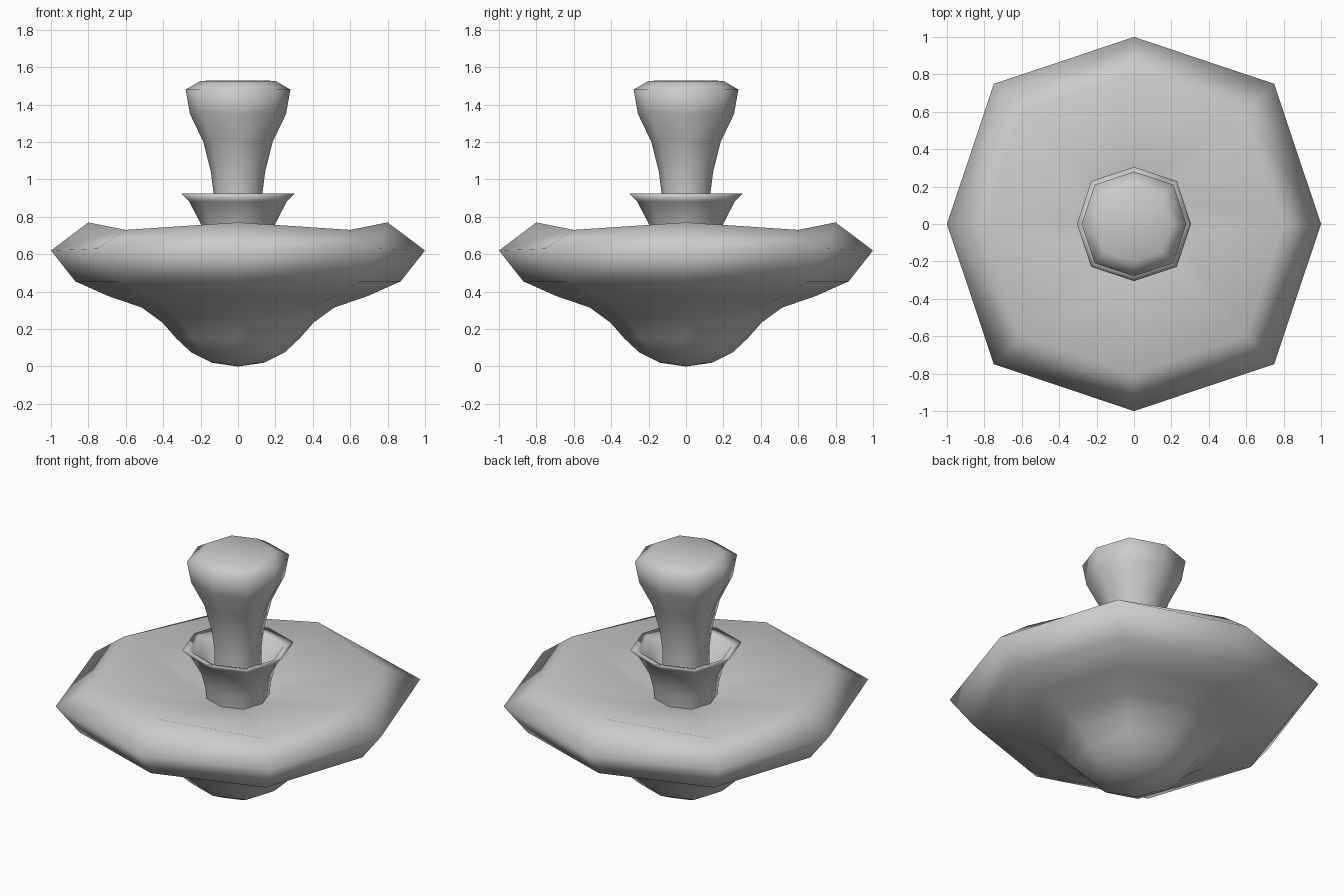
import bpy, math

if "Cube" in bpy.data.objects:
    bpy.data.objects.remove(bpy.data.objects["Cube"])

SIDES = 8
DIAG = 1.06  # diagonal corners sit slightly further out than the axis corners


def lathe(name, profile):
    """Eight-sided turned shape. Profile points: (radius, z) or (radius, z, diagonal z)."""
    verts, rings, faces = [], [], []
    for p in profile:
        r, z = p[0], p[1]
        zd = p[2] if len(p) > 2 else z
        start = len(verts)
        if r == 0:
            verts.append((0, 0, z))
            rings.append([start] * SIDES)
            continue
        for i in range(SIDES):
            a = i * 2 * math.pi / SIDES
            k = r * (DIAG if i % 2 else 1)
            verts.append((k * math.cos(a), k * math.sin(a), zd if i % 2 else z))
        rings.append(list(range(start, start + SIDES)))
    for lo, hi in zip(rings, rings[1:]):
        for i in range(SIDES):
            j = (i + 1) % SIDES
            faces.append(tuple(dict.fromkeys((lo[i], lo[j], hi[j], hi[i]))))
    mesh = bpy.data.meshes.new(name)
    mesh.from_pydata(verts, [], faces)
    for poly in mesh.polygons:
        poly.use_smooth = True
    obj = bpy.data.objects.new(name, mesh)
    bpy.context.collection.objects.link(obj)
    return obj


# Spinning body with a dished top
lathe("body", [
    (0, 0), (0.14, 0.02), (0.25, 0.075), (0.33, 0.15), (0.405, 0.235),
    (0.515, 0.315), (0.69, 0.375), (0.87, 0.455), (1.0, 0.62, 0.63),
    (0.80, 0.77, 0.73), (0.19, 0.61), (0, 0.60)])

# Flared hollow collar
lathe("collar", [
    (0.17, 0.59), (0.18, 0.68), (0.20, 0.765), (0.26, 0.88), (0.305, 0.925),
    (0.25, 0.905), (0.20, 0.83), (0.14, 0.79), (0, 0.79)])

# Grip stem with a wide rounded head
lathe("handle", [
    (0.13, 0.77), (0.13, 0.92), (0.145, 1.04), (0.185, 1.20), (0.257, 1.35),
    (0.28, 1.48), (0.20, 1.527), (0, 1.53)])
